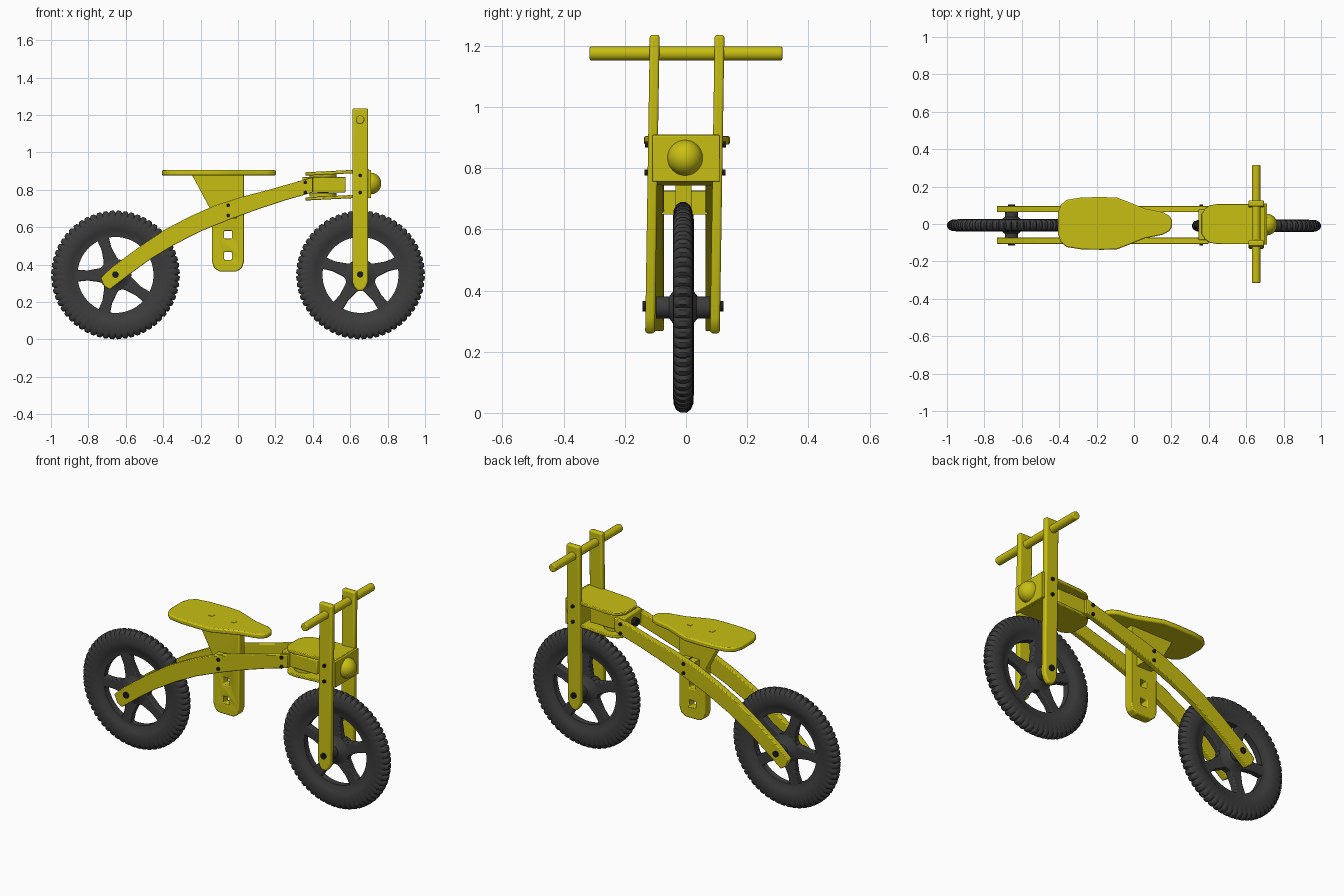
import bpy, bmesh, math
from mathutils import Vector, Matrix

if "Cube" in bpy.data.objects:
    bpy.data.objects.remove(bpy.data.objects["Cube"])


def material(name, rgb):
    m = bpy.data.materials.new(name)
    m.diffuse_color = (*rgb, 1)
    m.use_nodes = True
    m.node_tree.nodes["Principled BSDF"].inputs["Base Color"].default_value = m.diffuse_color
    return m


YELLOW = material("yellow paint", (0.58, 0.52, 0.006))
RUBBER = material("dark rubber", (0.045, 0.045, 0.045))
BLACK = material("black bolt", (0.012, 0.012, 0.012))


def finish(name, bm, mat, bevel=0.0, segs=2, angle=35):
    bmesh.ops.recalc_face_normals(bm, faces=bm.faces)
    me = bpy.data.meshes.new(name)
    bm.to_mesh(me)
    bm.free()
    ob = bpy.data.objects.new(name, me)
    bpy.context.collection.objects.link(ob)
    me.materials.append(mat)
    bpy.ops.object.select_all(action='DESELECT')
    ob.select_set(True)
    bpy.context.view_layer.objects.active = ob
    if bevel:
        mod = ob.modifiers.new("bevel", 'BEVEL')
        mod.width, mod.segments, mod.limit_method = bevel, segs, 'ANGLE'
        mod.angle_limit = math.radians(40)
    bpy.ops.object.shade_smooth_by_angle(angle=math.radians(angle))
    return ob


def prism(name, pts, lo, hi, mat=YELLOW, plane='xz', bevel=0.0, warp=None, segs=2):
    """Extrude an outline drawn in xz (along y) or in xy (along z)."""
    bm = bmesh.new()
    def put(p, d):
        v = Vector((p[0], d, p[1])) if plane == 'xz' else Vector((p[0], p[1], d))
        return bm.verts.new(warp(v) if warp else v)
    a = [put(p, lo) for p in pts]
    b = [put(p, hi) for p in pts]
    bm.faces.new(a)
    bm.faces.new(b[::-1])
    for i in range(len(pts)):
        j = (i + 1) % len(pts)
        bm.faces.new((a[i], a[j], b[j], b[i]))
    return finish(name, bm, mat, bevel, segs)


def box(name, x0, x1, y0, y1, z0, z1, bevel=0.0):
    return prism(name, [(x0, z0), (x1, z0), (x1, z1), (x0, z1)], y0, y1, bevel=bevel)


def rod(name, c, r, length, mat, axis='Y', sides=20, bevel=0.0):
    bm = bmesh.new()
    rot = Matrix.Rotation(math.pi / 2, 4, 'X' if axis == 'Y' else 'Y') if axis != 'Z' else Matrix()
    bmesh.ops.create_cone(bm, cap_ends=True, segments=sides, radius1=r, radius2=r,
                          depth=length, matrix=Matrix.Translation(c) @ rot)
    return finish(name, bm, mat, bevel)


def lathe(name, prof, steps, c, mat, grow=lambda k, r: 0, closed=True):
    """Spin a (radius, y) profile around the y axis through c."""
    bm = bmesh.new()
    rings = []
    for k in range(steps):
        t = 2 * math.pi * k / steps
        rings.append([bm.verts.new((c[0] + (r + grow(k, r)) * math.cos(t), c[1] + y,
                                    c[2] + (r + grow(k, r)) * math.sin(t))) for r, y in prof])
    n = len(prof)
    for k in range(steps):
        a, b = rings[k], rings[(k + 1) % steps]
        for i in range(n if closed else n - 1):
            j = (i + 1) % n
            bm.faces.new((a[i], a[j], b[j], b[i]))
    if not closed:
        bm.faces.new([r[0] for r in rings])
        bm.faces.new([r[-1] for r in rings])
    return finish(name, bm, mat)


# wheels: treaded tyre, hub, five flared spokes
half = [(0.203, 0.018), (0.235, 0.022), (0.245, 0.029), (0.275, 0.033),
        (0.305, 0.031), (0.324, 0.022), (0.333, 0.009)]
tyre = half + [(r, -y) for r, y in reversed(half)]
hub = [(0.036, -0.088), (0.036, -0.045), (0.06, -0.026), (0.085, -0.018),
       (0.085, 0.018), (0.06, 0.026), (0.036, 0.045), (0.036, 0.088)]
spoke = [(0.04, -0.052), (0.09, -0.036), (0.15, -0.027), (0.215, -0.033),
         (0.215, 0.033), (0.15, 0.027), (0.09, 0.036), (0.04, 0.052)]
for label, wx, wy, start in (("rear", -0.655, -0.007, 109), ("front", 0.655, -0.01, 90)):
    c = (wx, wy, 0.345)
    lathe(label + "_tyre", tyre, 240, c, RUBBER,
          lambda k, r: 0.011 if r > 0.3 and k % 4 in (1, 2, 3) else 0)
    lathe(label + "_hub", hub, 28, c, RUBBER, closed=False)
    for k in range(5):
        t = math.radians(start + 72 * k)
        pts = [(wx + u * math.cos(t) - v * math.sin(t),
                0.345 + u * math.sin(t) + v * math.cos(t)) for u, v in spoke]
        prism(f"{label}_spoke_{k + 1}", pts, wy - 0.019, wy + 0.019, RUBBER, bevel=0.005)

# curved frame bars
top = [(-0.735, 0.33), (-0.67, 0.39), (-0.525, 0.497), (-0.39, 0.588), (-0.257, 0.658),
       (-0.123, 0.717), (0.01, 0.76), (0.17, 0.802), (0.36, 0.856), (0.40, 0.868)]
bottom = [(0.40, 0.786), (0.36, 0.775), (0.25, 0.743), (0.118, 0.70), (-0.043, 0.642),
          (-0.2, 0.578), (-0.337, 0.508), (-0.47, 0.428), (-0.58, 0.348), (-0.685, 0.267),
          (-0.715, 0.285)]
for side, y0, y1 in (("near", -0.106, -0.072), ("far", 0.063, 0.097)):
    prism(side + "_frame_bar", top + bottom, y0, y1, bevel=0.004)

# bolts through the frame bars
for i, (x, z, r) in enumerate([(-0.655, 0.347, 0.018), (-0.053, 0.717, 0.01), (-0.053, 0.663, 0.01),
                               (0.36, 0.84, 0.01), (0.36, 0.786, 0.01)]):
    rod(f"frame_bolt_{i + 1}", (x, -0.005, z), r, 0.218, BLACK, sides=12)

# steering block between the bars, pivot and washers
box("steering_block", 0.345, 0.575, -0.085, 0.077, 0.786, 0.87, 0.005)
rod("block_nut", (0.335, -0.005, 0.825), 0.022, 0.03, BLACK, axis='X')
rod("pivot", (0.455, -0.004, 0.825), 0.03, 0.13, BLACK, axis='Z')
for n, z in (("upper", 0.877), ("lower", 0.774)):
    rod(n + "_washer", (0.455, -0.004, z), 0.072, 0.018, YELLOW, axis='Z', sides=32)

# head: two rounded plates, core block, front plate and lamp
right = [(0.36, 0.05), (0.38, 0.082), (0.405, 0.1), (0.45, 0.108), (0.7, 0.108)]
plate = right + [(x, -y) for x, y in reversed(right)]
slope = lambda v: Vector((v.x, v.y, v.z + 0.05 * (v.x - 0.6)))
prism("top_head_plate", plate, 0.888, 0.906, plane='xy', warp=slope, bevel=0.004)
prism("bottom_head_plate", plate, 0.755, 0.772, plane='xy', warp=slope, bevel=0.004)
box("head_core", 0.612, 0.697, -0.092, 0.092, 0.765, 0.9)
box("front_plate", 0.692, 0.712, -0.11, 0.11, 0.756, 0.907, 0.003)
bm = bmesh.new()
bmesh.ops.create_uvsphere(bm, u_segments=32, v_segments=16, radius=0.058,
                          matrix=Matrix.Translation((0.708, -0.003, 0.834)))
finish("lamp", bm, YELLOW)

# fork legs, leaning slightly sideways, with bolts
lean = lambda v: Vector((v.x, v.y - 0.0115 + 0.0155 * (v.z - 0.26), v.z))
leg = [(0.611, 1.236), (0.611, 0.31), (0.622, 0.28), (0.64, 0.26), (0.666, 0.26),
       (0.684, 0.28), (0.696, 0.31), (0.696, 1.236)]
for side, s in (("near", -1), ("far", 1)):
    y0, y1 = sorted((s * 0.09, s * 0.122))
    prism(side + "_fork_leg", leg, y0, y1, warp=lean, bevel=0.009, segs=3)
    for i, (z, r) in enumerate([(0.348, 0.017), (0.786, 0.01), (0.877, 0.01)]):
        p = lean(Vector((0.653, s * 0.117, z)))
        rod(f"{side}_fork_bolt_{i + 1}", p, r, 0.03, BLACK, sides=12)

# handlebar
rod("handlebar", (0.653, 0, 1.175), 0.023, 0.63, YELLOW, sides=24, bevel=0.005)

# seat
rim = [(-0.407, 0.055), (-0.392, 0.098), (-0.36, 0.126), (-0.28, 0.139), (-0.17, 0.141), (-0.09, 0.138),
       (-0.03, 0.115), (0.06, 0.079), (0.155, 0.06), (0.19, 0.04), (0.203, 0.018)]
seat = [(x, y + 0.003) for x, y in rim] + [(x, 0.003 - y) for x, y in reversed(rim)]
prism("seat", seat, 0.877, 0.905, plane='xy', bevel=0.007)
for i, x in enumerate((-0.172, -0.028)):
    box(f"seat_peg_{i + 1}", x - 0.012, x + 0.012, -0.01, 0.014, 0.88, 0.907)

# seat post with two square holes cut through
post = prism("seat_post", [(-0.246, 0.88), (-0.139, 0.68), (-0.139, 0.415), (-0.128, 0.382),
                           (-0.1, 0.364), (-0.007, 0.364), (0.021, 0.382), (0.032, 0.415),
                           (0.032, 0.88)], -0.034, 0.018)
for i, z in enumerate((0.56, 0.447)):
    cutter = box(f"hole_cutter_{i + 1}", -0.074, -0.032, -0.1, 0.1, z - 0.021, z + 0.021)
    cutter.hide_render = True
    mod = post.modifiers.new("hole", 'BOOLEAN')
    mod.operation, mod.object, mod.solver = 'DIFFERENCE', cutter, 'EXACT'
    bpy.context.view_layer.objects.active = post
    bpy.ops.object.modifier_apply(modifier=mod.name)
    bpy.data.objects.remove(cutter)
mod = post.modifiers.new("bevel", 'BEVEL')
mod.width, mod.segments, mod.limit_method = 0.005, 2, 'ANGLE'

# spacer holding the post between the bars
box("post_spacer", -0.1, -0.005, -0.08, 0.07, 0.648, 0.725)
